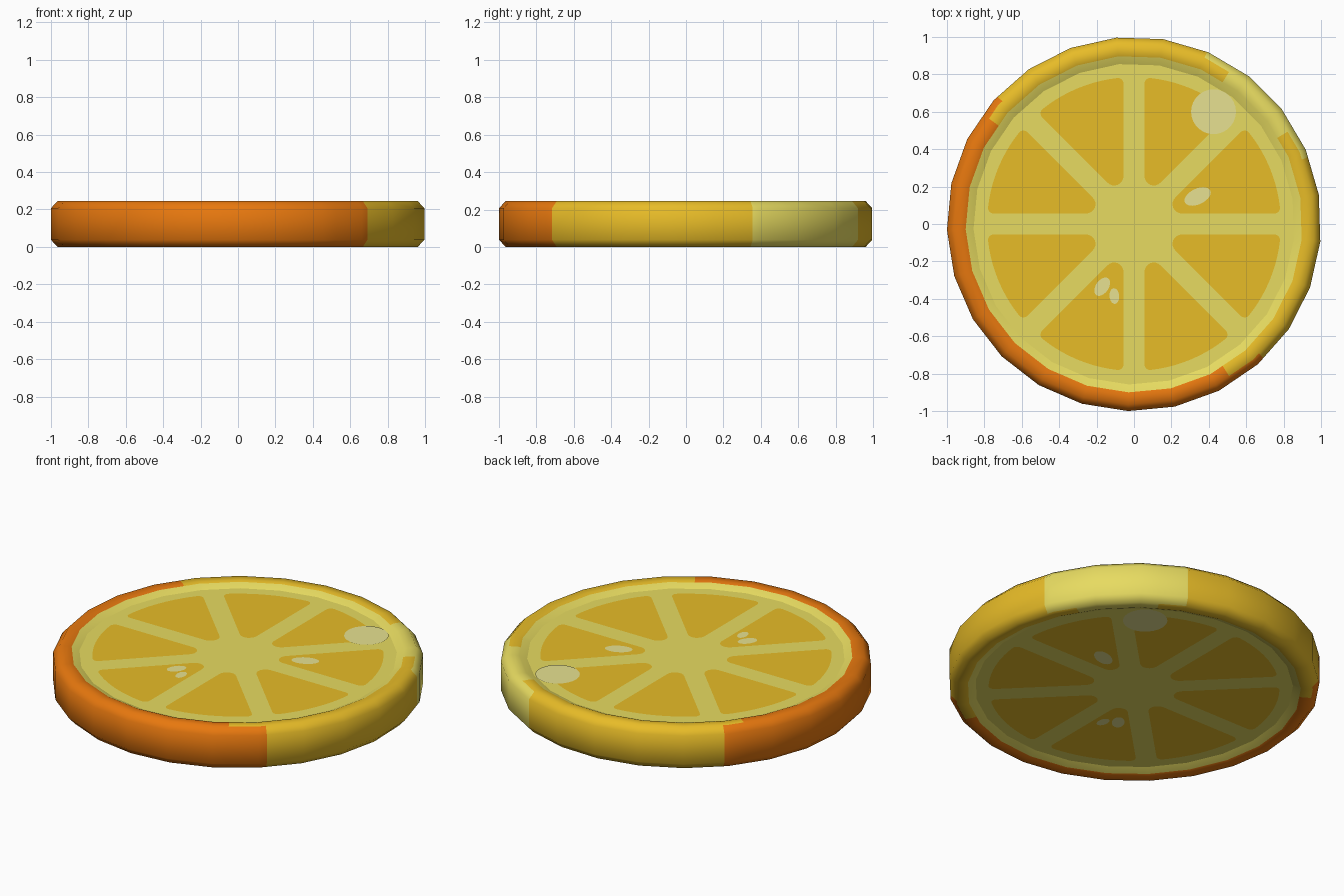
import bpy, math
from math import sin, cos, radians, pi

if "Cube" in bpy.data.objects:
    bpy.data.objects.remove(bpy.data.objects["Cube"])

H = 0.245            # total thickness
SIDES, START = 25, 9.0
STEP = 360 / SIDES
FACE_Z = 0.221       # recessed cut face


def material(name, rgb):
    m = bpy.data.materials.new(name)
    lin = [((c / 255 + 0.055) / 1.055) ** 2.4 if c > 10 else c / 255 / 12.92 for c in rgb]
    m.diffuse_color = (*lin, 1)
    m.use_nodes = True
    m.node_tree.nodes["Principled BSDF"].inputs["Base Color"].default_value = m.diffuse_color
    return m


orange = material("orange peel", (237, 123, 15))
gold = material("golden flesh", (234, 190, 40))
pith = material("pale pith", (234, 222, 98))
seed = material("pale seed", (233, 227, 146))


def make(name, verts, faces, mats, idx=None, smooth=False):
    me = bpy.data.meshes.new(name)
    me.from_pydata(verts, [], faces)
    for m in mats:
        me.materials.append(m)
    for i, p in enumerate(me.polygons):
        p.use_smooth = smooth
        if idx:
            p.material_index = idx[i]
    me.update()
    ob = bpy.data.objects.new(name, me)
    bpy.context.collection.objects.link(ob)
    return ob


def on_polygon(r, deg):
    """Point at an angle on the 25-sided outline of corner radius r."""
    off = (deg - START) % STEP - STEP / 2
    k = r * cos(radians(STEP / 2)) / cos(radians(off))
    return k * cos(radians(deg)), k * sin(radians(deg))


# Peel ring: profile swept round, with extra columns at the colour borders
borders = [21, 31, 58, 67, 137, 144, 302, 314]
angles = sorted([START + STEP * i for i in range(SIDES)] + borders)
half = [(0.858, FACE_Z), (0.90, 0.24), (0.92, H), (0.965, H), (1.0, 0.207)]
profile = half + [(r, H - z) for r, z in reversed(half)]
P, N = len(profile), len(angles)
verts = [(*on_polygon(r, a), z) for a in angles for r, z in profile]
faces, idx = [], []
for i in range(N):
    j = (i + 1) % N
    a0, a1 = angles[i], angles[j] + (360 if j == 0 else 0)
    mid = ((a0 + a1) / 2) % 360
    for k in range(P - 1):
        faces.append((i * P + k, i * P + k + 1, j * P + k + 1, j * P + k))
        flat = k in (1, 2, P - 3, P - 4)
        o0, o1, p0, p1 = (144, 302, 31, 58) if flat else (137, 314, 21, 67)
        if k in (0, P - 2) or p0 < mid < p1:
            idx.append(2)
        else:
            idx.append(0 if o0 < mid < o1 else 1)
make("peel_ring", verts, faces, [orange, gold, pith], idx, True)


def both_sides(name, outline, lift, mat):
    """Thin flat plate on the upper and the lower cut face."""
    n = len(outline)
    z = FACE_Z + lift
    v = [(x, y, z) for x, y in outline] + [(x, y, H - z) for x, y in outline]
    make(name, v, [tuple(range(n)), tuple(range(2 * n - 1, n - 1, -1))], [mat])


# Pith faces
both_sides("pith_face", [on_polygon(0.858, START + STEP * i) for i in range(SIDES)], 0, pith)


def arc(cx, cy, r, a0, a1, n):
    return [(cx + r * cos(a0 + (a1 - a0) * i / n), cy + r * sin(a0 + (a1 - a0) * i / n))
            for i in range(n + 1)]


# Eight rounded flesh segments
GAP, TIP, COR, R = 0.056, 0.05, 0.03, 0.785
w = pi / 8
d = (GAP + TIP) / sin(w)
ca = math.asin((GAP + COR) / (R - COR))
cr = R - COR
low = w - ca         # corner centre angle either side of the bisector
shape = arc(d, 0, TIP, pi / 2 + w, 1.5 * pi - w, 8)
shape += arc(cr * cos(low), -cr * sin(low), COR, -w - pi / 2, -low, 5)
shape += arc(0, 0, R, -low, low, 10)[1:-1]
shape += arc(cr * cos(low), cr * sin(low), COR, low, w + pi / 2, 5)
for s in range(8):
    t = w + s * pi / 4
    both_sides("flesh_segment_%d" % (s + 1),
               [(x * cos(t) - y * sin(t), x * sin(t) + y * cos(t)) for x, y in shape], 0.002, gold)

# Seeds and round highlight spot
for name, cx, cy, a, b, rot in [("round_spot", 0.425, 0.60, 0.12, 0.12, 0),
                                ("seed_right", 0.34, 0.147, 0.075, 0.042, 25),
                                ("seed_left", -0.17, -0.335, 0.055, 0.034, 55),
                                ("seed_lower", -0.105, -0.385, 0.042, 0.026, 95)]:
    t = radians(rot)
    both_sides(name, [(cx + a * cos(u) * cos(t) - b * sin(u) * sin(t),
                       cy + a * cos(u) * sin(t) + b * sin(u) * cos(t))
                      for u in (2 * pi * i / 28 for i in range(28))], 0.004, seed)
